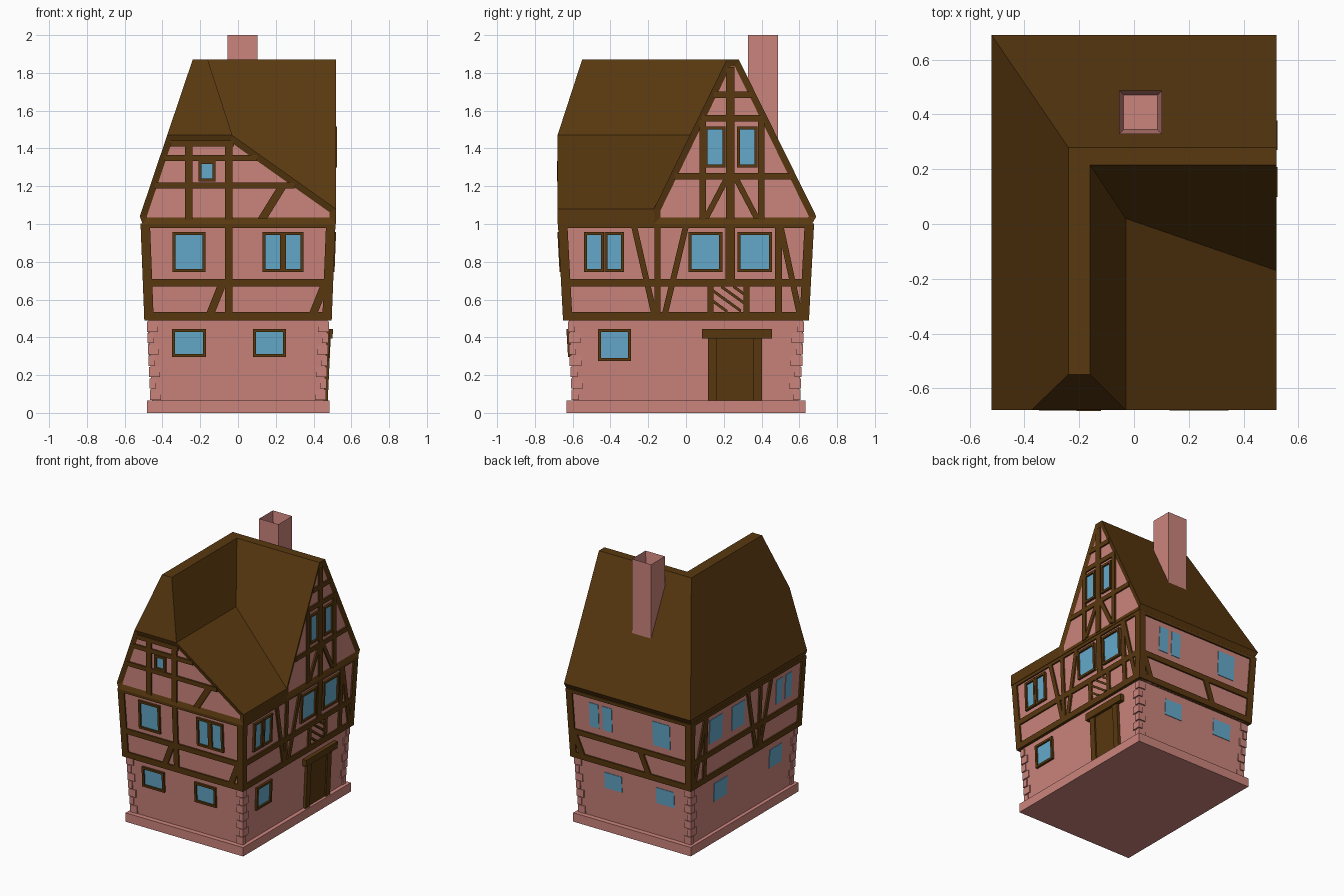
import bpy, bmesh

cube = bpy.data.objects.get("Cube")
if cube:
    bpy.data.objects.remove(cube, do_unlink=True)


def material(name, rgb):
    m = bpy.data.materials.new(name)
    m.use_nodes = True
    m.diffuse_color = (*rgb, 1)
    bsdf = next(n for n in m.node_tree.nodes if n.type == 'BSDF_PRINCIPLED')
    bsdf.inputs["Base Color"].default_value = (*rgb, 1)
    return m


PLASTER = material("pink plaster", (0.60, 0.23, 0.20))
TIMBER = material("brown timber", (0.10, 0.04, 0.005))
GLASS = material("blue glass", (0.13, 0.40, 0.60))


def finish(name, bm, *mats):
    bmesh.ops.recalc_face_normals(bm, faces=bm.faces)
    mesh = bpy.data.meshes.new(name)
    bm.to_mesh(mesh)
    bm.free()
    for m in mats:
        mesh.materials.append(m)
    obj = bpy.data.objects.new(name, mesh)
    bpy.context.collection.objects.link(obj)
    return obj


def prism(bm, low, high):
    """Solid between two matching rings of points."""
    a = [bm.verts.new(p) for p in low]
    b = [bm.verts.new(p) for p in high]
    bm.faces.new(a)
    top = bm.faces.new(b)
    for i in range(len(a)):
        j = (i + 1) % len(a)
        bm.faces.new((a[i], a[j], b[j], b[i]))
    return top


def ring(x0, x1, y0, y1, z):
    return [(x0, y0, z), (x1, y0, z), (x1, y1, z), (x0, y1, z)]


def storey(name, z0, half0, z1, half1):
    bm = bmesh.new()
    (a, b), (c, d) = half0, half1
    prism(bm, ring(-a, a, -b, b, z0), ring(-c, c, -d, d, z1))
    finish(name, bm, PLASTER)


# Leaning walls: half width and half depth at each storey line
GROUND = (0.06, (0.455, 0.595), 0.49, (0.475, 0.62))
UPPER = (0.49, (0.485, 0.64), 1.0, (0.505, 0.667))
GABLE = (1.0, (0.508, 0.668), 2.0, (0.508, 0.668))


def extents(z, wall):
    z0, lo, z1, hi = wall
    t = (z - z0) / (z1 - z0)
    return [l + (h - l) * t for l, h in zip(lo, hi)]


def on_wall(side, wall, u, z, d):
    ex, ey = extents(z, wall)
    return {"front": (u, -ey - d, z), "back": (u, ey + d, z),
            "right": (ex + d, u, z), "left": (-ex - d, u, z)}[side]


def bar(bm, side, wall, u0, z0, u1, z1, w, d=0.011):
    """Timber lying on a wall, between two points of that wall."""
    steep = abs(z1 - z0) > abs(u1 - u0)
    du, dz = (w / 2, 0) if steep else (0, w / 2)
    pts = [(u0 - du, z0 - dz), (u1 - du, z1 - dz), (u1 + du, z1 + dz), (u0 + du, z0 + dz)]
    prism(bm, [on_wall(side, wall, u, z, -0.02) for u, z in pts],
          [on_wall(side, wall, u, z, d) for u, z in pts])


def window(frames, panes, side, wall, u0, u1, z0, z1, framed):
    f, zm = 0.016, (z0 + z1) / 2
    bar(panes, side, wall, u0 + f, zm, u1 - f, zm, z1 - z0 - 2 * f, 0.004)
    if framed:
        for u in (u0 + f / 2, u1 - f / 2):
            bar(frames, side, wall, u, z0, u, z1, f, 0.016)
        for z in (z0 + f / 2, z1 - f / 2):
            bar(frames, side, wall, u0, z, u1, z, f, 0.016)


# Plinth and wall cores
bm = bmesh.new()
prism(bm, ring(-0.482, 0.485, -0.632, 0.632, 0), ring(-0.482, 0.485, -0.632, 0.632, 0.066))
finish("plinth", bm, PLASTER)
storey("ground_floor_walls", *GROUND)
storey("upper_floor_walls", *UPPER)

# Corner stones, long and short in turn
bm = bmesh.new()
ROWS = 7
for sx in (-1, 1):
    for sy in (-1, 1):
        for row in range(ROWS):
            z0 = 0.066 + row * 0.06
            ex, ey = extents(z0 + 0.03, GROUND)
            lx, ly = (0.05, 0.03) if row % 2 == 0 else (0.025, 0.055)
            xs = sorted((sx * (ex + 0.008), sx * (ex - lx)))
            ys = sorted((sy * (ey + 0.008), sy * (ey - ly)))
            prism(bm, ring(*xs, *ys, z0 + 0.003), ring(*xs, *ys, z0 + 0.057))
finish("corner_stones", bm, PLASTER)

# Roof: closed solid with two recessed plaster gables
POINTS = {
    "eave_sw": (-0.52, -0.68, 1.04), "eave_nw": (-0.52, 0.69, 1.04), "eave_ne": (0.52, 0.69, 1.04),
    "eave_se": (0.52, -0.68, 1.08), "eave_mid": (0.52, -0.17, 1.08),
    "base_sw": (-0.505, -0.68, 1.0), "base_nw": (-0.505, 0.667, 1.0), "base_ne": (0.52, 0.667, 1.0),
    "base_se": (0.52, -0.68, 1.0), "base_mid": (0.52, -0.17, 1.0),
    "top_nw": (-0.24, 0.28, 1.87), "top_ne": (0.52, 0.28, 1.87), "top_e": (0.52, 0.215, 1.87),
    "top_in": (-0.16, 0.215, 1.87), "top_se": (-0.16, -0.55, 1.87), "top_sw": (-0.24, -0.55, 1.87),
    "hip_w": (-0.375, -0.68, 1.47), "hip_e": (-0.03, -0.68, 1.47), "valley": (-0.03, 0.02, 1.47),
}
FACES = [
    "eave_sw hip_w top_sw top_nw eave_nw", "eave_nw top_nw top_ne eave_ne",
    "top_nw top_sw top_se top_in", "top_nw top_in top_e top_ne",
    "hip_w hip_e top_se top_sw", "hip_e valley top_in top_se",
    "top_in valley eave_mid top_e", "hip_e eave_se eave_mid valley",
    "eave_se base_se base_mid eave_mid", "eave_sw eave_nw base_nw base_sw",
    "eave_nw eave_ne base_ne base_nw", "base_sw base_nw base_ne base_mid base_se",
]
GABLES = ["base_sw base_se eave_se hip_e hip_w eave_sw",
          "base_mid base_ne eave_ne top_ne top_e eave_mid"]
bm = bmesh.new()
verts = {k: bm.verts.new(p) for k, p in POINTS.items()}
for f in FACES:
    bm.faces.new([verts[k] for k in f.split()])
gables = [bm.faces.new([verts[k] for k in f.split()]) for f in GABLES]
bmesh.ops.recalc_face_normals(bm, faces=bm.faces)
bmesh.ops.inset_individual(bm, faces=gables, thickness=0.035, depth=-0.012, use_even_offset=True)
for g in gables:
    g.material_index = 1
finish("roof", bm, TIMBER, PLASTER)

# Chimney with a hollow top
bm = bmesh.new()
top = prism(bm, ring(-0.055, 0.103, 0.328, 0.488, 1.3), ring(-0.055, 0.103, 0.328, 0.488, 2.0))
bmesh.ops.recalc_face_normals(bm, faces=bm.faces)
bmesh.ops.inset_individual(bm, faces=[top], thickness=0.024)
bmesh.ops.translate(bm, verts=top.verts, vec=(0, 0, -0.12))
finish("chimney", bm, PLASTER)

# Bands, corner posts and braces of the upper floor
for side in ("front", "back", "right", "left"):
    bm = bmesh.new()
    axis = 0 if side in ("front", "back") else 1
    for z, w in ((0.512, 0.044), (0.69, 0.04), (0.99, 0.024)):
        e = extents(z, UPPER)[axis] + 0.01
        bar(bm, side, UPPER, -e, z, e, z, w)
    lo, hi = UPPER[1][axis] - 0.014, UPPER[3][axis] - 0.014
    for s in (-1, 1):
        bar(bm, side, UPPER, s * lo, 0.49, s * hi, 1.0, 0.05)
    if axis == 0:
        for u in (-0.145, 0.40):
            bar(bm, side, UPPER, u, 0.53, u + 0.06, 0.68, 0.045)
    else:
        for u0, u1, w in ((-0.15, -0.15, 0.032), (0.49, 0.49, 0.036), (-0.17, -0.275, 0.032),
                          (-0.11, 0.0, 0.032), (0.60, 0.50, 0.032)):
            bar(bm, side, UPPER, u0, 0.53, u1, 0.99, w)
    if side == "front":
        bar(bm, side, UPPER, -0.05, 0.53, -0.05, 1.0, 0.04)
    if side == "right":
        bar(bm, side, UPPER, 0.235, 0.69, 0.235, 1.0, 0.05)
        for u in (0.13, 0.32):
            bar(bm, side, UPPER, u, 0.53, u, 0.68, 0.032)
        # Lattice panel over the door
        for u0, z0, u1, z1 in ((0.145, 0.59, 0.22, 0.535), (0.145, 0.645, 0.29, 0.54),
                               (0.185, 0.67, 0.31, 0.58), (0.25, 0.67, 0.31, 0.627)):
            bar(bm, side, UPPER, u0, z0, u1, z1, 0.018)
    finish(side + "_wall_timbers", bm, TIMBER)

# Gable timbers
bm = bmesh.new()
for z, u0, u1 in ((1.205, -0.44, 0.30), (1.35, -0.39, 0.10), (1.425, -0.36, -0.02)):
    bar(bm, "front", GABLE, u0, z, u1, z, 0.032)
for u in (-0.26, -0.05):
    bar(bm, "front", GABLE, u, 1.02, u, 1.44, 0.04)
bar(bm, "front", GABLE, 0.13, 1.03, 0.235, 1.2, 0.05)
finish("front_gable_timbers", bm, TIMBER)

bm = bmesh.new()
for z, u0, u1 in ((1.253, -0.06, 0.56), (1.56, 0.085, 0.41), (1.685, 0.145, 0.35)):
    bar(bm, "right", GABLE, u0, z, u1, z, 0.034)
bar(bm, "right", GABLE, 0.235, 1.02, 0.235, 1.83, 0.046)
for s in (-1, 1):
    bar(bm, "right", GABLE, 0.243 + s * 0.155, 1.02, 0.243 + s * 0.155, 1.55, 0.034)
    bar(bm, "right", GABLE, 0.24 + s * 0.135, 1.03, 0.24 + s * 0.025, 1.24, 0.034)
finish("right_gable_timbers", bm, TIMBER)

# Windows: framed on the two show sides, plain panes on the others
frames, panes = bmesh.new(), bmesh.new()
for side, framed in (("front", True), ("back", False)):
    for u0, u1 in ((-0.347, -0.173), (0.13, 0.239), (0.239, 0.346)):
        window(frames, panes, side, UPPER, u0, u1, 0.745, 0.957, framed)
    for u0, u1 in ((-0.35, -0.17), (0.08, 0.255)):
        window(frames, panes, side, GROUND, u0, u1, 0.295, 0.445, framed)
for side, framed in (("right", True), ("left", False)):
    for u0, u1 in ((-0.54, -0.435), (-0.432, -0.327), (0.013, 0.192), (0.273, 0.456)):
        window(frames, panes, side, UPPER, u0, u1, 0.745, 0.957, framed)
    window(frames, panes, side, GROUND, -0.467, -0.29, 0.275, 0.445, framed)
window(frames, panes, "left", GROUND, 0.175, 0.36, 0.275, 0.445, False)
window(frames, panes, "front", GABLE, -0.21, -0.12, 1.225, 1.333, True)
for u0, u1 in ((0.098, 0.208), (0.27, 0.378)):
    window(frames, panes, "right", GABLE, u0, u1, 1.3, 1.517, True)
finish("window_frames", frames, TIMBER)
finish("window_panes", panes, GLASS)

# Door with jambs and lintel
bm = bmesh.new()
bar(bm, "right", GROUND, 0.26, 0.066, 0.26, 0.4, 0.2, 0.01)
for u in (0.14, 0.378):
    bar(bm, "right", GROUND, u, 0.066, u, 0.4, 0.048, 0.02)
bar(bm, "right", GROUND, 0.085, 0.42, 0.455, 0.42, 0.05, 0.03)
finish("door", bm, TIMBER)
